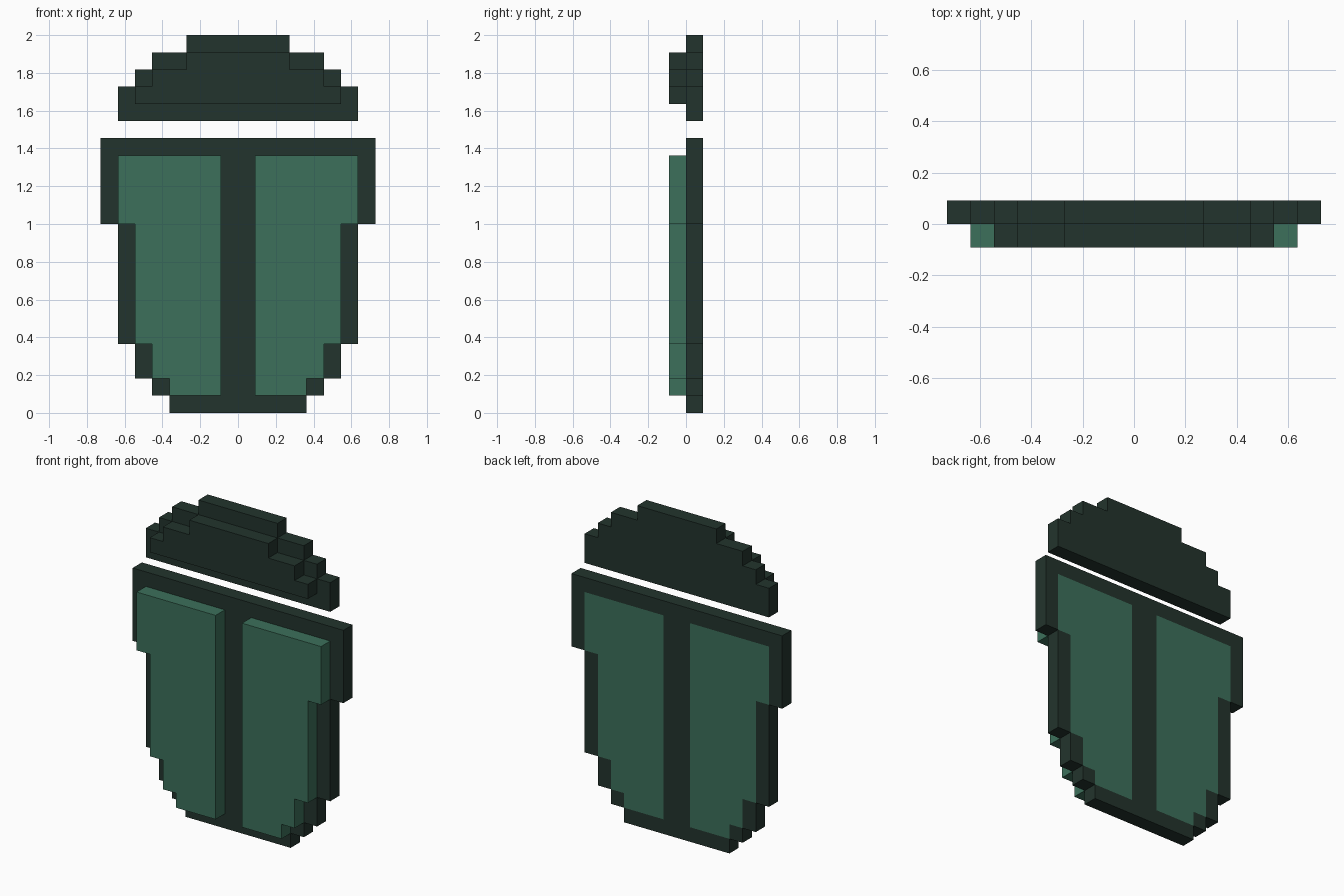
import bpy, bmesh

if "Cube" in bpy.data.objects:
    bpy.data.objects.remove(bpy.data.objects["Cube"], do_unlink=True)

U = 1 / 11  # one block of the pixel-style grid


def material(name, rgb):
    m = bpy.data.materials.new(name)
    m.use_nodes = True
    m.diffuse_color = (*rgb, 1)
    bsdf = m.node_tree.nodes["Principled BSDF"]
    bsdf.inputs["Base Color"].default_value = (*rgb, 1)
    bsdf.inputs["Roughness"].default_value = 0.9
    return m


DARK = material("dark green", (0.0165, 0.034, 0.026))
GREEN = material("leaf green", (0.0455, 0.163, 0.105))


def extrude(name, outlines, y0, y1, mat):
    """Extrude (x, z) outlines, given in blocks, from y0 to y1."""
    bm = bmesh.new()
    for pts in outlines:
        face = bm.faces.new([bm.verts.new((x * U, y0 * U, z * U)) for x, z in pts])
        new = bmesh.ops.extrude_face_region(bm, geom=[face])["geom"]
        bmesh.ops.translate(bm, vec=(0, (y1 - y0) * U, 0),
                            verts=[v for v in new if isinstance(v, bmesh.types.BMVert)])
    bmesh.ops.recalc_face_normals(bm, faces=bm.faces)
    me = bpy.data.meshes.new(name)
    bm.to_mesh(me)
    bm.free()
    me.materials.append(mat)
    ob = bpy.data.objects.new(name, me)
    bpy.context.collection.objects.link(ob)
    return ob


def steps(rows):
    """Right-hand stepped edge, bottom to top, from rows of (z0, z1, x)."""
    return [p for z0, z1, x in rows for p in ((x, z0), (x, z1))]


def mirrored(pts):
    return [(-x, z) for x, z in reversed(pts)]


# Stepped cap: wide back layer and a smaller raised front layer
cap_back = steps([(17, 19, 7), (19, 20, 6), (20, 21, 5), (21, 22, 3)])
cap_front = steps([(18, 19, 6), (19, 20, 5), (20, 21, 3)])
extrude("cap_back", [cap_back + mirrored(cap_back)], 0, 1, DARK)
extrude("cap_front", [cap_front + mirrored(cap_front)], -1, 0, DARK)

# Body frame: base bar, central spine and top bar in one outline
spine = steps([(0, 1, 4), (1, 15, 1), (15, 16, 8)])
extrude("body_frame", [spine + mirrored(spine)], 0, 1, DARK)

# Side rims and wing panels, one pair for each side
rows = [(1, 2, 4), (2, 4, 5), (4, 11, 6), (11, 15, 7)]
rims = [[(x, z0), (x + 1, z0), (x + 1, z1), (x, z1)] for z0, z1, x in rows]
panel = [(1, 1)] + steps(rows) + [(1, 15)]
for side, flip in (("left", False), ("right", True)):
    shape = mirrored if flip else list
    extrude(side + "_rim", [shape(r) for r in rims], 0, 1, DARK)
    extrude(side + "_panel", [shape(panel)], -1, 1, GREEN)
